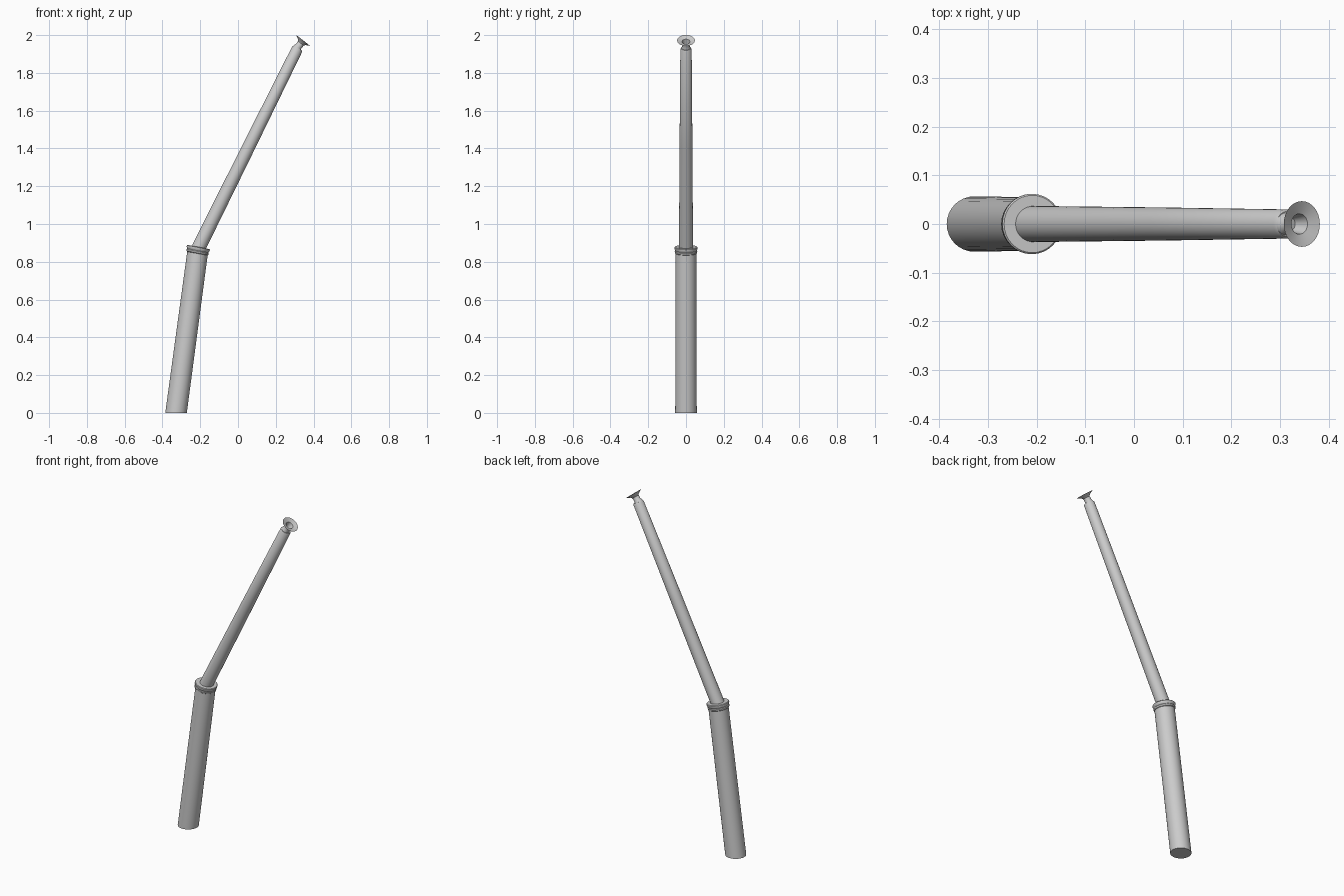
import bpy, bmesh
from math import sin, cos, pi, radians

if "Cube" in bpy.data.objects:
    bpy.data.objects.remove(bpy.data.objects["Cube"])

SEG = 32


def loft(name, rings):
    """Skin circular rings (x, z, tilt in degrees, radius) and cap both ends."""
    bm = bmesh.new()
    loops = []
    for x, z, tilt, r in rings:
        a = radians(tilt)
        loops.append([bm.verts.new((x + r * cos(t) * cos(a), r * sin(t), z - r * cos(t) * sin(a)))
                      for t in (2 * pi * i / SEG for i in range(SEG))])
    for p, q in zip(loops, loops[1:]):
        for i in range(SEG):
            j = (i + 1) % SEG
            bm.faces.new((p[i], p[j], q[j], q[i]))
    bm.faces.new(loops[0][::-1])
    bm.faces.new(loops[-1])
    bmesh.ops.recalc_face_normals(bm, faces=bm.faces)
    mesh = bpy.data.meshes.new(name)
    bm.to_mesh(mesh)
    bm.free()
    ob = bpy.data.objects.new(name, mesh)
    bpy.context.collection.objects.link(ob)
    bpy.ops.object.select_all(action='DESELECT')
    bpy.context.view_layer.objects.active = ob
    ob.select_set(True)
    bpy.ops.object.shade_smooth_by_angle(angle=radians(35))
    return ob


def along(x, z, tilt, profile):
    """Rings from (distance, radius) pairs on a straight tilted axis."""
    a = radians(tilt)
    return [(x + d * sin(a), z + d * cos(a), tilt, r) for d, r in profile]


# thick lower tube, cut level with the ground
loft("lower_tube", [(-0.328, 0, 0, 0.057), (-0.214, 0.85, 11, 0.055)])

# rounded collar at the bend
loft("collar", along(-0.216, 0.843, 11, [
    (0, 0.054), (0.004, 0.059), (0.012, 0.060), (0.016, 0.057),
    (0.020, 0.059), (0.026, 0.062), (0.033, 0.062), (0.036, 0.059)]))

# slim tapered upper tube
loft("upper_tube", [(-0.217, 0.855, 18, 0.037), (-0.198, 0.895, 26, 0.037),
                    (0.060, 1.415, 26.4, 0.034), (0.313, 1.925, 27, 0.030),
                    (0.316, 1.931, 28, 0.026)])

# flared nozzle with a bored centre
loft("nozzle", along(0.313, 1.931, 38, [
    (-0.012, 0.024), (0.004, 0.023), (0.010, 0.019), (0.032, 0.019),
    (0.040, 0.025), (0.052, 0.047), (0.044, 0.021), (0.012, 0.014)]))
